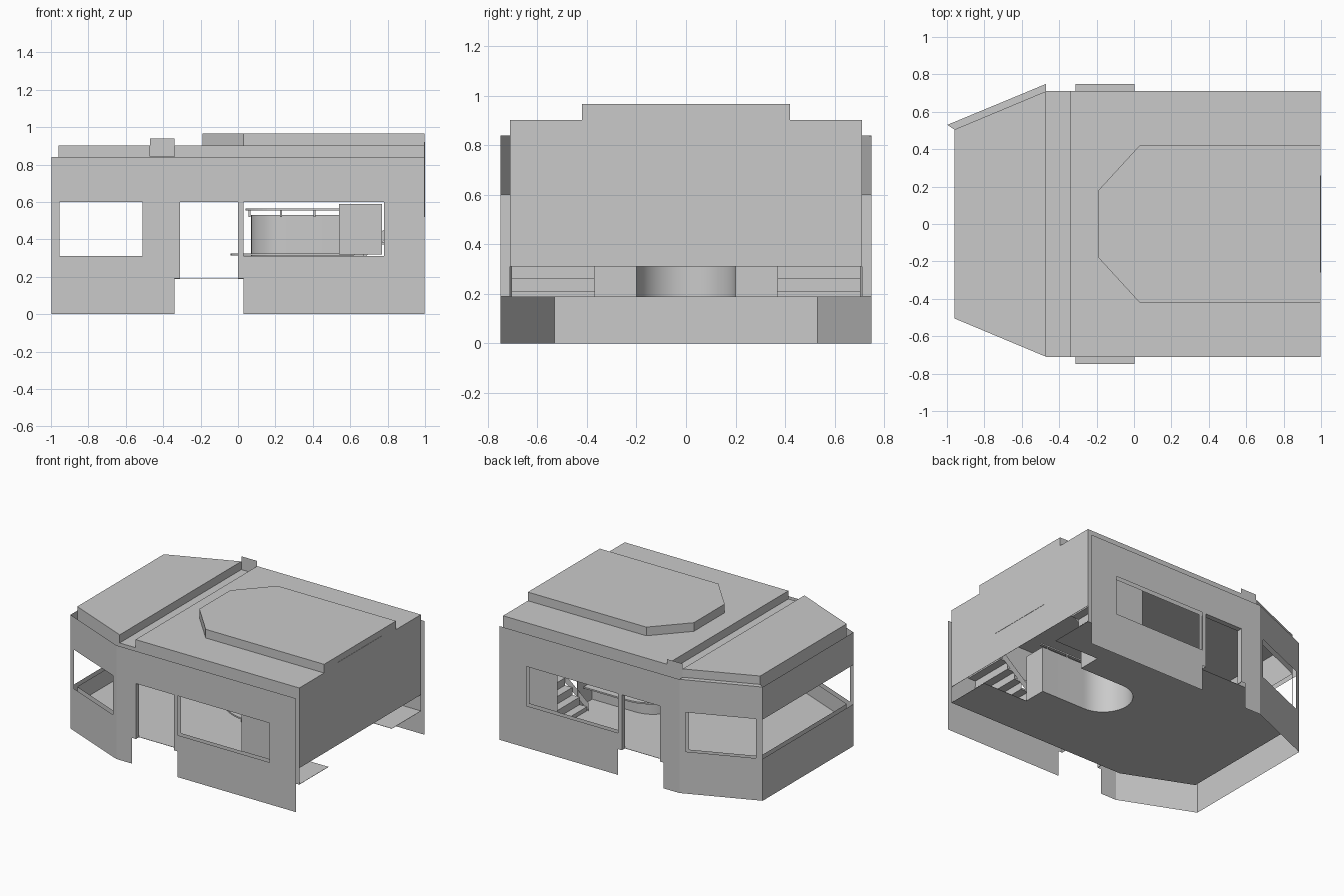
import bpy, bmesh, math
from mathutils import Vector

old = bpy.data.objects.get("Cube")
if old:
    bpy.data.objects.remove(old)

grey = bpy.data.materials.new("plain_grey")
grey.use_nodes = True
tone = (0.59, 0.59, 0.59, 1)
grey.diffuse_color = tone
grey.node_tree.nodes["Principled BSDF"].inputs["Base Color"].default_value = tone


def finish(name, bm, smooth=False):
    bmesh.ops.remove_doubles(bm, verts=bm.verts, dist=0.0001)
    bmesh.ops.recalc_face_normals(bm, faces=bm.faces)
    mesh = bpy.data.meshes.new(name)
    bm.to_mesh(mesh)
    bm.free()
    mesh.materials.append(grey)
    ob = bpy.data.objects.new(name, mesh)
    bpy.context.collection.objects.link(ob)
    if smooth:
        bpy.ops.object.select_all(action="DESELECT")
        ob.select_set(True)
        bpy.context.view_layer.objects.active = ob
        bpy.ops.object.shade_smooth_by_angle()
    return ob


def box(name, x, y, z):
    bm = bmesh.new()
    bmesh.ops.create_cube(bm, size=1)
    for v in bm.verts:
        v.co = Vector([(r[0] + r[1]) / 2 + c * (r[1] - r[0]) for c, r in zip(v.co, (x, y, z))])
    return finish(name, bm)


def prism(name, outline, z0, z1):
    bm = bmesh.new()
    face = bm.faces.new([bm.verts.new((x, y, z0)) for x, y in outline])
    top = bmesh.ops.extrude_face_region(bm, geom=[face])["geom"]
    bmesh.ops.translate(bm, vec=(0, 0, z1 - z0), verts=[g for g in top if isinstance(g, bmesh.types.BMVert)])
    return finish(name, bm)


def wall(name, a, b, z0, z1, holes=()):
    """Upright sheet from plan point a to b; holes are (start, end, low, high) in x and z."""
    along = lambda x: (x - a[0]) / (b[0] - a[0])
    holes = [(along(h[0]), along(h[1]), h[2], h[3]) for h in holes]
    us = sorted({0, 1, *[u for h in holes for u in h[:2]]})
    zs = sorted({z0, z1, *[z for h in holes for z in h[2:]]})
    start, end = Vector((*a, 0)), Vector((*b, 0))
    bm = bmesh.new()
    for u0, u1 in zip(us, us[1:]):
        for w0, w1 in zip(zs, zs[1:]):
            u, w = (u0 + u1) / 2, (w0 + w1) / 2
            if any(h[0] < u < h[1] and h[2] < w < h[3] for h in holes):
                continue
            corners = ((u0, w0), (u1, w0), (u1, w1), (u0, w1))
            bm.faces.new([bm.verts.new(start.lerp(end, p) + Vector((0, 0, q))) for p, q in corners])
    return finish(name, bm)


def mirrored(outline):
    return outline + [(x, -y) for x, y in reversed(outline)]


def u_path(out, end):
    """Open loop around the stairwell, widened by out."""
    r = 0.2 + out
    arc = [(0.27 - r * math.sin(t), r * math.cos(t))
           for t in [math.pi * i / 24 for i in range(25)]]
    return [(end, r)] + arc + [(end, -r)]


# Double shell: outer walls down to the ground, inner walls above the floor
CORNER, END, INNER, OUTER = -0.47, 0.998, 0.71, 0.749
LOW, SILL, HEAD, EAVES = 0.19, 0.31, 0.6, 0.84
door, window = (-0.31, 0, LOW, HEAD), (0.03, 0.78, SILL, HEAD)
nose_window = (-0.955, -0.51, SILL, HEAD)
for s, side in ((-1, "front"), (1, "back")):
    wall(side + "_outer_wall", (CORNER, s * OUTER), (END, s * OUTER), 0, EAVES,
         [door, (-0.34, 0.03, 0, LOW), window])
    wall(side + "_inner_wall", (CORNER, s * INNER), (END, s * INNER), LOW, EAVES, [door, window])
    wall(side + "_outer_nose_wall", (-0.998, s * 0.53), (CORNER, s * OUTER), 0, EAVES, [nose_window])
    wall(side + "_inner_nose_wall", (-0.96, s * 0.505), (CORNER, s * INNER), LOW, EAVES, [nose_window])
    # Door lining between the two walls, and the sliding window panel
    y = sorted((s * INNER, s * OUTER))
    box(side + "_door_head", (-0.31, 0), y, (HEAD, HEAD + 0.002))
    for x in (-0.312, 0):
        box(side + "_door_jamb", (x, x + 0.002), y, (LOW, HEAD))
    wall(side + "_window_panel", (0.54, s * 0.73), (0.77, s * 0.73), 0.32, 0.59)

prism("back_nose_cap", [(-0.998, 0.53), (CORNER, OUTER), (CORNER, INNER), (-0.96, 0.505)], 0.838, EAVES)

# Nose end: bands above and below a full-width opening
for x, y, low in ((-0.998, 0.53, 0), (-0.96, 0.505, LOW)):
    for z0, z1 in ((low, SILL), (HEAD, EAVES)):
        bm = bmesh.new()
        bm.faces.new([bm.verts.new((x, p, q)) for p, q in ((-y, z0), (y, z0), (y, z1), (-y, z1))])
        finish("nose_end_band", bm)

# End wall, open at the bottom, with a thin panel
box("end_wall", (0.996, END), (-INNER, INNER), (SILL, 0.85))
box("end_panel", (END, 1), (-0.26, 0.26), (0.52, 0.92))

# Roof blocks with a channel between them
prism("nose_roof", mirrored([(-0.96, 0.505), (CORNER, INNER)]), 0.835, 0.902)
box("roof_channel", (CORNER, -0.34), (-INNER, INNER), (0.835, 0.842))
box("main_roof", (-0.34, END), (-INNER, INNER), (0.835, 0.902))
prism("raised_roof", mirrored([(-0.19, 0.18), (0.03, 0.42), (END, 0.42)]), 0.9, 0.966)
wall("channel_end_plate", (CORNER, INNER), (-0.34, INNER), EAVES, 0.94)

# Floor with the stairwell cut out of it
well = u_path(0, 0.63)
right_edge = [(-0.96, 0.505), (CORNER, INNER), (END, INNER), (END, 0.37), (0.63, 0.37)]
prism("floor", right_edge + well + [(x, -y) for x, y in reversed(right_edge)], 0.188, LOW)

# Stairwell wall, ledge and handrail
bm = bmesh.new()
for p, q in zip(well, well[1:]):
    bm.faces.new([bm.verts.new((*c, z)) for c, z in ((p, LOW), (q, LOW), (q, 0.53), (p, 0.53))])
finish("stairwell_wall", bm, smooth=True)
prism("stairwell_ledge", u_path(0.11, 0.62) + u_path(0.005, 0.62)[::-1], 0.314, 0.325)
prism("stairwell_rail", u_path(0.03, 0.63) + u_path(0.008, 0.63)[::-1], 0.555, 0.566)
for x in (0.23, 0.41, 0.58):
    for s in (-1, 1):
        box("rail_post", (x - 0.005, x + 0.005), sorted((s * 0.205, s * 0.215)), (0.52, 0.555))
box("rail_end_post", (0.056, 0.066), (-0.005, 0.005), (0.52, 0.555))

# Twin stairs with sloping side boards and top landings
for s in (-1, 1):
    y = sorted((s * 0.37, s * 0.705))
    for i in range(5):
        x, z = 0.55 + 0.06 * i, 0.22 + 0.055 * i
        box("stair_tread", (x, x + 0.065), y, (z - 0.012, z))
        box("stair_riser", (x, x + 0.004), y, (z - 0.055 if i else LOW, z - 0.012))
    box("stair_landing", (0.85, 0.99), y, (0.458, 0.47))
    box("stair_end_wall", (0.627, 0.63), sorted((s * 0.2, s * 0.37)), (LOW, 0.53))
    bm = bmesh.new()
    bm.faces.new([bm.verts.new((x, s * 0.368, z))
                  for x, z in ((0.54, LOW), (0.85, 0.45), (0.85, 0.51), (0.54, 0.25))])
    finish("stair_side_board", bm)
